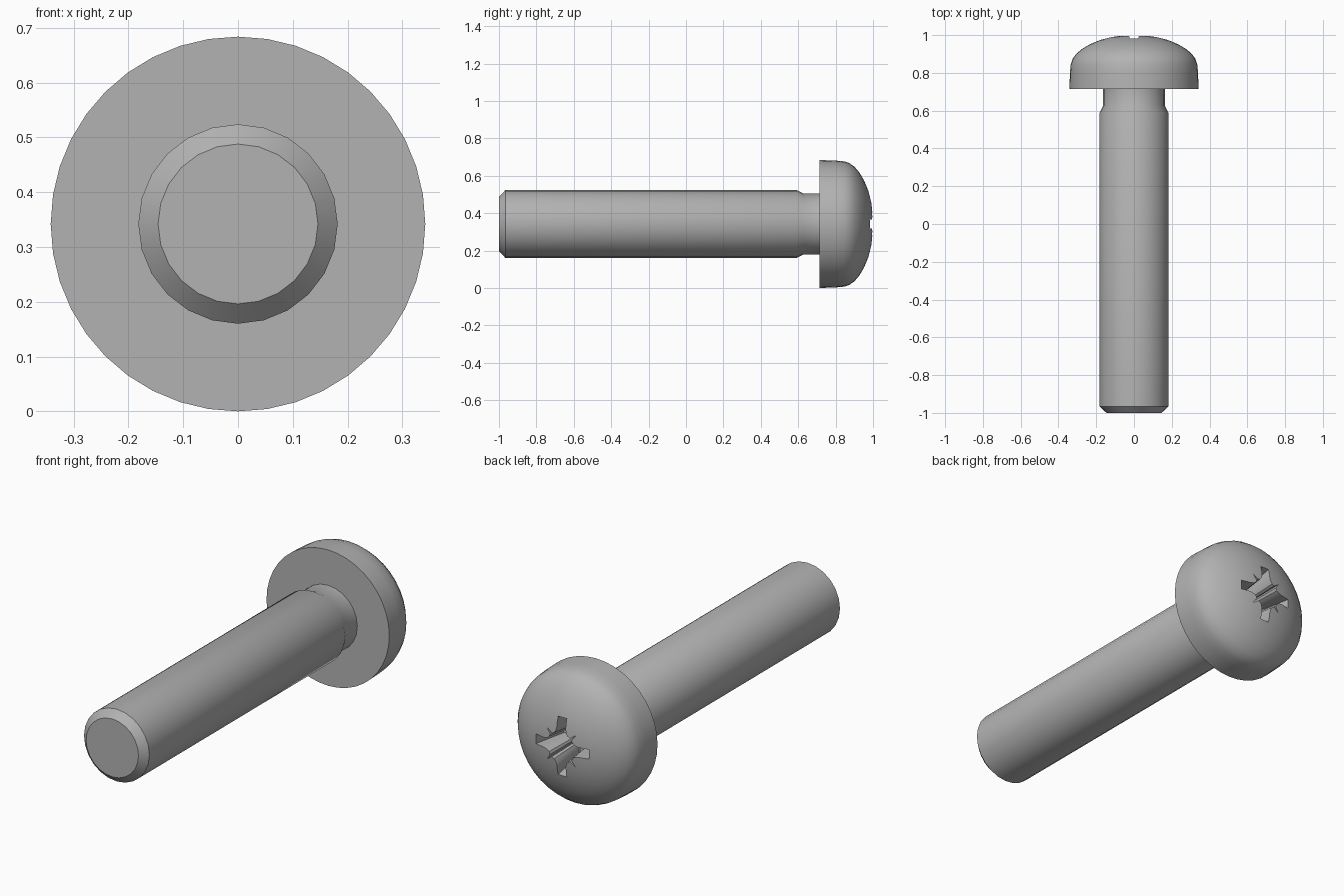
import bpy, bmesh
from math import pi, cos, sin, radians
from mathutils import Matrix

if "Cube" in bpy.data.objects:
    bpy.data.objects.remove(bpy.data.objects["Cube"])

CENTRE = 0.342  # height of the screw axis

steel = bpy.data.materials.new("plain grey steel")
steel.use_nodes = True
steel.diffuse_color = (0.45, 0.45, 0.45, 1)
steel.node_tree.nodes["Principled BSDF"].inputs["Base Color"].default_value = steel.diffuse_color


def make_object(name, bm):
    bmesh.ops.recalc_face_normals(bm, faces=bm.faces)
    mesh = bpy.data.meshes.new(name)
    bm.to_mesh(mesh)
    bm.free()
    mesh.materials.append(steel)
    obj = bpy.data.objects.new(name, mesh)
    obj.location.z = CENTRE
    bpy.context.collection.objects.link(obj)
    return obj


def lathe(name, profile, sides):
    """Spin (radius, y) points about the y axis; the ends lie on the axis."""
    bm = bmesh.new()
    verts = [bm.verts.new((0, y, r)) for r, y in profile]
    edges = [bm.edges.new(pair) for pair in zip(verts, verts[1:])]
    bmesh.ops.spin(bm, geom=verts + edges, axis=(0, 1, 0), cent=(0, 0, 0),
                   angle=2 * pi, steps=sides)
    bmesh.ops.remove_doubles(bm, verts=bm.verts, dist=1e-4)
    return make_object(name, bm)


def star_ring(bm, y, reach, arm, core, spike):
    """Cross with curved inner corners and a thin spike on each diagonal."""
    c = cos(pi / 4)
    half = [(reach, arm), (core * 1.3, arm), (core * 1.05, arm * 1.2),
            (core * 0.88, core * 0.5), (core * 0.8, core * 0.68)]
    quarter = half + [(spike * c, spike * c)] + [(b, a) for a, b in reversed(half)]
    ring = []
    for k in range(4):
        a = k * pi / 2
        ring += [bm.verts.new((u * cos(a) - v * sin(a), y, u * sin(a) + v * cos(a)))
                 for u, v in quarter]
    return ring


def smooth(obj):
    bpy.ops.object.select_all(action='DESELECT')
    obj.select_set(True)
    bpy.context.view_layer.objects.active = obj
    bpy.ops.object.shade_smooth_by_angle(angle=radians(30))


# Shank with chamfered tip and narrower neck
shank = lathe("shank", [(0, -1), (0.146, -1), (0.182, -0.965), (0.182, 0.59),
                        (0.164, 0.625), (0.164, 0.716), (0, 0.716)], 24)

# Domed pan head
head = lathe("pan_head", [(0, 0.715), (0.342, 0.715), (0.339, 0.80), (0.335, 0.845),
                          (0.325, 0.875), (0.305, 0.902), (0.275, 0.927),
                          (0.235, 0.951), (0.18, 0.974), (0.12, 0.99),
                          (0.06, 0.998), (0, 1.0)], 40)

# Tapered driver recess cut into the dome
bm = bmesh.new()
top = star_ring(bm, 1.03, 0.158, 0.025, 0.078, 0.122)
low = star_ring(bm, 0.82, 0.108, 0.021, 0.055, 0.070)
tip = bm.verts.new((0, 0.79, 0))
bm.faces.new(top)
for i, v in enumerate(top):
    j = (i + 1) % len(top)
    bm.faces.new((v, top[j], low[j], low[i]))
    bm.faces.new((low[i], low[j], tip))
cutter = make_object("recess_cutter", bm)

cut = head.modifiers.new("recess", 'BOOLEAN')
cut.operation = 'DIFFERENCE'
cut.solver = 'EXACT'
cut.object = cutter
bpy.context.view_layer.update()
bpy.context.view_layer.objects.active = head
bpy.ops.object.modifier_apply(modifier=cut.name)
bpy.data.objects.remove(cutter)

for part in (shank, head):
    smooth(part)
